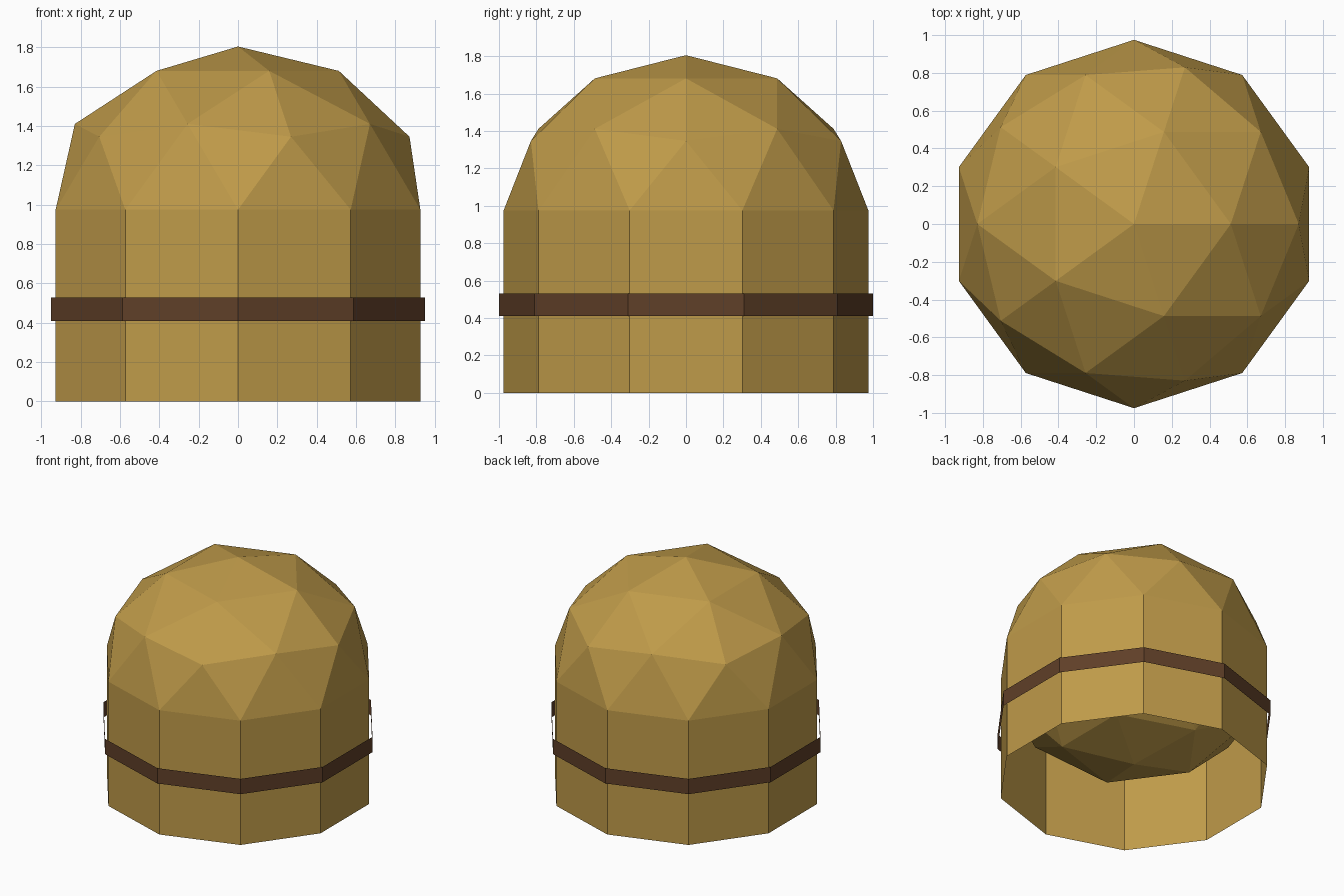
import bpy

if "Cube" in bpy.data.objects:
    bpy.data.objects.remove(bpy.data.objects["Cube"])

DOME_R, BAND_R = 0.975, 1.0
WALL_TOP, DOME_RISE = 0.975, 0.83
BAND_LOW, BAND_HIGH = 0.41, 0.53


def material(name, rgb):
    mat = bpy.data.materials.new(name)
    mat.diffuse_color = (*rgb, 1.0)
    mat.use_nodes = True
    mat.node_tree.nodes["Principled BSDF"].inputs["Base Color"].default_value = mat.diffuse_color
    return mat


def finish(name, mat):
    obj = bpy.context.object
    obj.name = name
    obj.data.materials.append(mat)
    bpy.ops.object.transform_apply(location=True, rotation=True, scale=True)
    return obj


def open_tube(name, radius, low, high, mat):
    # Ten-sided ring of single faces, with no caps
    bpy.ops.mesh.primitive_cylinder_add(
        vertices=10, radius=radius, depth=high - low,
        end_fill_type='NOTHING', location=(0, 0, (low + high) / 2))
    return finish(name, mat)


gold = material("golden straw", (0.52, 0.325, 0.067))
brown = material("dark brown", (0.115, 0.05, 0.021))

# Faceted dome: a whole flattened ball whose lower half sits inside the wall
bpy.ops.mesh.primitive_ico_sphere_add(
    subdivisions=2, radius=1, location=(0, 0, WALL_TOP))
bpy.context.object.scale = (DOME_R, DOME_R, DOME_RISE)
finish("dome", gold)

# Straight wall, open underneath
open_tube("wall", DOME_R, 0, WALL_TOP, gold)

# Thin strap standing slightly off the wall
open_tube("band", BAND_R, BAND_LOW, BAND_HIGH, brown)
